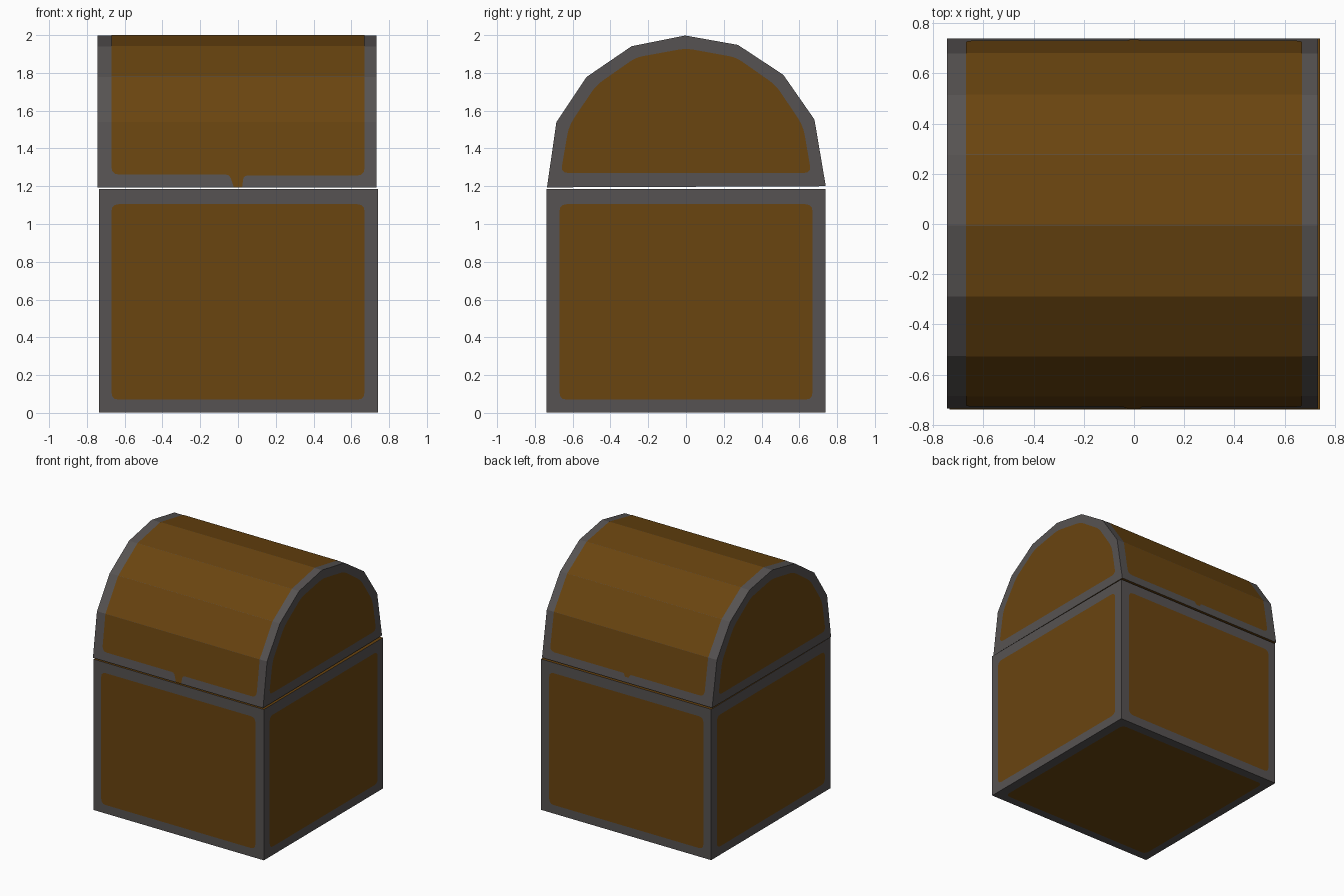
import bpy, bmesh
from mathutils import Vector

if "Cube" in bpy.data.objects:
    bpy.data.objects.remove(bpy.data.objects["Cube"])

X, Y, Z = Vector((1, 0, 0)), Vector((0, 1, 0)), Vector((0, 0, 1))
LIFT = 0.002      # how far painted panels sit off the surface
EDGE = 0.67       # half width of the brown panels


def material(name, rgb):
    m = bpy.data.materials.new(name)
    m.diffuse_color = (*rgb, 1)
    m.use_nodes = True
    m.node_tree.nodes["Principled BSDF"].inputs["Base Color"].default_value = m.diffuse_color
    return m


IRON = material("dark iron", (0.094, 0.086, 0.085))
WOOD = material("brown wood", (0.142, 0.058, 0.005))


def finish(name, bm):
    me = bpy.data.meshes.new(name)
    bm.to_mesh(me)
    bm.free()
    me.materials.append(IRON)
    me.materials.append(WOOD)
    ob = bpy.data.objects.new(name, me)
    bpy.context.collection.objects.link(ob)
    return ob


def rounded(points, steps=3):
    """Outline from (a, b, radius) corners; radius 0 stays sharp."""
    out = []
    for i, (a, b, r) in enumerate(points):
        p = Vector((a, b))
        if r == 0:
            out.append(p)
            continue
        prev = Vector(points[i - 1][:2])
        nxt = Vector(points[(i + 1) % len(points)][:2])
        s = p + (prev - p).normalized() * r
        e = p + (nxt - p).normalized() * r
        for k in range(steps + 1):
            t = k / steps
            out.append(s * (1 - t) ** 2 + p * 2 * t * (1 - t) + e * t * t)
    return out


def panel(bm, points, origin, u, v):
    """Flat brown panel in the plane of u and v, facing u x v."""
    n = u.cross(v).normalized() * LIFT
    f = bm.faces.new([bm.verts.new(origin + n + u * q.x + v * q.y) for q in rounded(points)])
    f.material_index = 1


def rect(a0, b0, a1, b1, r=0.04):
    return [(a0, b0, r), (a1, b0, r), (a1, b1, r), (a0, b1, r)]


def prism(bm, profile, x0, x1):
    """Extrude a (y, z) profile along x."""
    lo = [bm.verts.new((x0, y, z)) for y, z in profile]
    hi = [bm.verts.new((x1, y, z)) for y, z in profile]
    bm.faces.new(lo)
    bm.faces.new(hi[::-1])
    n = len(profile)
    for i in range(n):
        j = (i + 1) % n
        bm.faces.new((lo[i], hi[i], hi[j], lo[j]))
    bmesh.ops.recalc_face_normals(bm, faces=bm.faces[:])
    bm.normal_update()


# Chest body: iron box, wooden inner top
H = 0.739
bm = bmesh.new()
prism(bm, [(-H, LIFT), (H, LIFT), (H, 1.186), (-H, 1.186)], -0.736, 0.742)
for f in bm.faces:
    if f.normal.z > 0.9:
        f.material_index = 1
finish("chest_body", bm)

# Wooden panels on the four sides and the bottom
bm = bmesh.new()
side = rect(-EDGE, 0.07, EDGE, 1.105)
panel(bm, side, Vector((0, -H, 0)), X, Z)
panel(bm, side, Vector((0, H, 0)), -X, Z)
panel(bm, side, Vector((0.742, 0, 0)), Y, Z)
panel(bm, side, Vector((-0.736, 0, 0)), -Y, Z)
panel(bm, rect(-EDGE, -EDGE, EDGE, EDGE), Vector((0, 0, LIFT)), X, -Y)
finish("body_panels", bm)

# Lid: faceted barrel with wooden underside
arch = [(-0.736, 1.194), (-0.686, 1.54), (-0.527, 1.778), (-0.288, 1.941), (-0.005, 1.998),
        (0.275, 1.948), (0.515, 1.79), (0.68, 1.553), (0.74, 1.2)]
LX0, LX1 = -0.745, 0.733
bm = bmesh.new()
prism(bm, arch, LX0, LX1)
for f in bm.faces:
    if f.normal.z < -0.9:
        f.material_index = 1
finish("lid", bm)

# Wooden boards over the curve, with latch notches at the front and back rims
bm = bmesh.new()
last = len(arch) - 2
for i in range(last + 1):
    a, b = Vector((0, *arch[i])), Vector((0, *arch[i + 1]))
    length = (b - a).length
    if i == 0:
        pts = [(-EDGE, 0.068, 0.04), (-0.045, 0.068, 0.02), (-0.022, 0.0, 0), (0.022, 0.0, 0),
               (0.03, 0.063, 0.02), (EDGE, 0.063, 0.04), (EDGE, length, 0), (-EDGE, length, 0)]
    elif i == last:
        low = length - 0.065
        pts = [(-EDGE, 0, 0), (EDGE, 0, 0), (EDGE, low, 0.04), (0.03, low, 0),
               (0.015, low + 0.025, 0), (-0.015, low + 0.025, 0), (-0.03, low, 0), (-EDGE, low, 0.04)]
    else:
        pts = rect(-EDGE, 0, EDGE, length, 0)
    panel(bm, pts, a, X, (b - a).normalized())
finish("lid_boards", bm)

# Wooden arched panels on both lid ends
half = [(0.663, 1.27, 0.04), (0.62, 1.52, 0.05), (0.475, 1.735, 0.04), (0.265, 1.882, 0.04)]
end = half + [(0, 1.93, 0.04)] + [(-y, z, r) for y, z, r in half[::-1]]
bm = bmesh.new()
panel(bm, end, Vector((LX1, 0, 0)), Y, Z)
panel(bm, end, Vector((LX0, 0, 0)), -Y, Z)
finish("lid_end_panels", bm)
